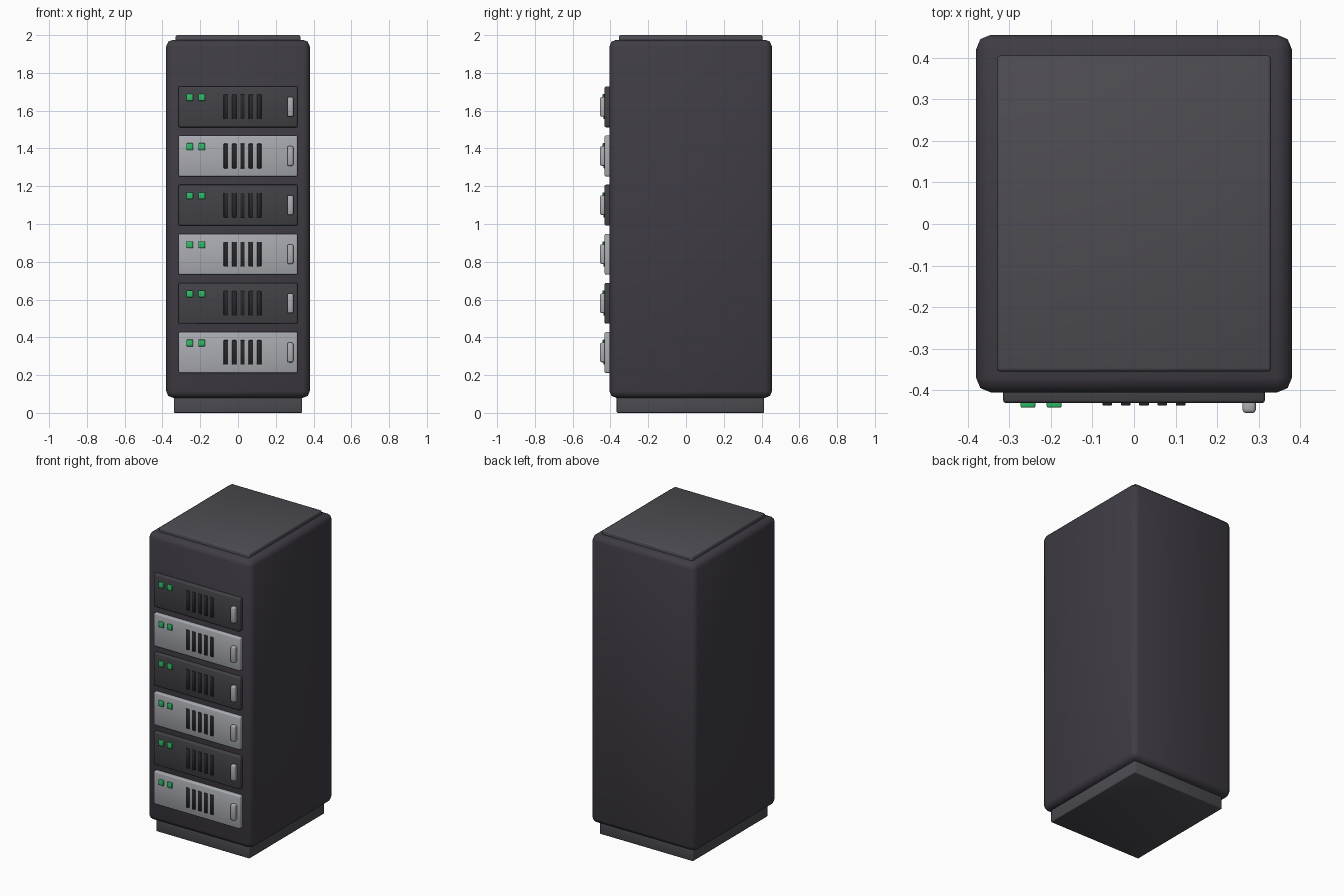
import bpy, bmesh, math
from mathutils import Matrix

if "Cube" in bpy.data.objects:
    bpy.data.objects.remove(bpy.data.objects["Cube"])


def material(name, rgb):
    m = bpy.data.materials.new(name)
    m.diffuse_color = (*rgb, 1)
    m.use_nodes = True
    m.node_tree.nodes["Principled BSDF"].inputs["Base Color"].default_value = m.diffuse_color
    return m


CASE = material("case_dark", (0.050, 0.045, 0.058))
TRIM = material("trim_dark", (0.075, 0.072, 0.085))
LIGHT = material("panel_light", (0.40, 0.41, 0.44))
DARK = material("panel_dark", (0.055, 0.054, 0.062))
SLOT = material("slot_black", (0.02, 0.02, 0.024))
GREEN = material("led_green", (0.03, 0.50, 0.14))
METAL = material("handle_metal", (0.42, 0.42, 0.45))


def box(name, x, y, z, mat, bevel, segments=2):
    """Bevelled box spanning the (min, max) ranges x, y, z."""
    size = [r[1] - r[0] for r in (x, y, z)]
    mid = [(r[0] + r[1]) / 2 for r in (x, y, z)]
    bm = bmesh.new()
    bmesh.ops.create_cube(bm, size=1, matrix=Matrix.Diagonal((*size, 1)))
    bmesh.ops.bevel(bm, geom=bm.edges[:], offset=bevel, segments=segments,
                    profile=0.5, affect='EDGES', clamp_overlap=True)
    me = bpy.data.meshes.new(name)
    bm.to_mesh(me)
    bm.free()
    me.materials.append(mat)
    ob = bpy.data.objects.new(name, me)
    ob.location = mid
    bpy.context.collection.objects.link(ob)
    bpy.ops.object.select_all(action='DESELECT')
    ob.select_set(True)
    bpy.context.view_layer.objects.active = ob
    bpy.ops.object.shade_smooth_by_angle(angle=math.radians(50))
    return ob


def around(c, size):
    return (c - size / 2, c + size / 2)


# Cabinet, plinth and raised top panel
box("cabinet", (-0.38, 0.38), (-0.405, 0.455), (0.08, 1.975), CASE, 0.035)
box("plinth", (-0.34, 0.34), (-0.367, 0.413), (0, 0.12), TRIM, 0.005)
box("top_panel", (-0.33, 0.33), (-0.355, 0.405), (1.94, 2.0), TRIM, 0.008)

# Six server units, alternating light and dark from the bottom
for i in range(6):
    z = 0.32 + 0.26 * i
    n = f"unit_{i + 1}"
    box(n, (-0.315, 0.315), (-0.431, -0.38), around(z, 0.216),
        DARK if i % 2 else LIGHT, 0.007)
    # Status lights
    for k, x in enumerate((-0.255, -0.192)):
        box(f"{n}_light_{k + 1}", around(x, 0.036), (-0.442, -0.42),
            around(z + 0.05, 0.036), GREEN, 0.004)
    # Ventilation slots
    for k in range(5):
        box(f"{n}_slot_{k + 1}", around(-0.064 + 0.044 * k, 0.023),
            (-0.437, -0.42), around(z, 0.13), SLOT, 0.002, 1)
    # Pull handle
    box(f"{n}_handle", around(0.277, 0.032), (-0.455, -0.42),
        around(z, 0.104), METAL, 0.008)
